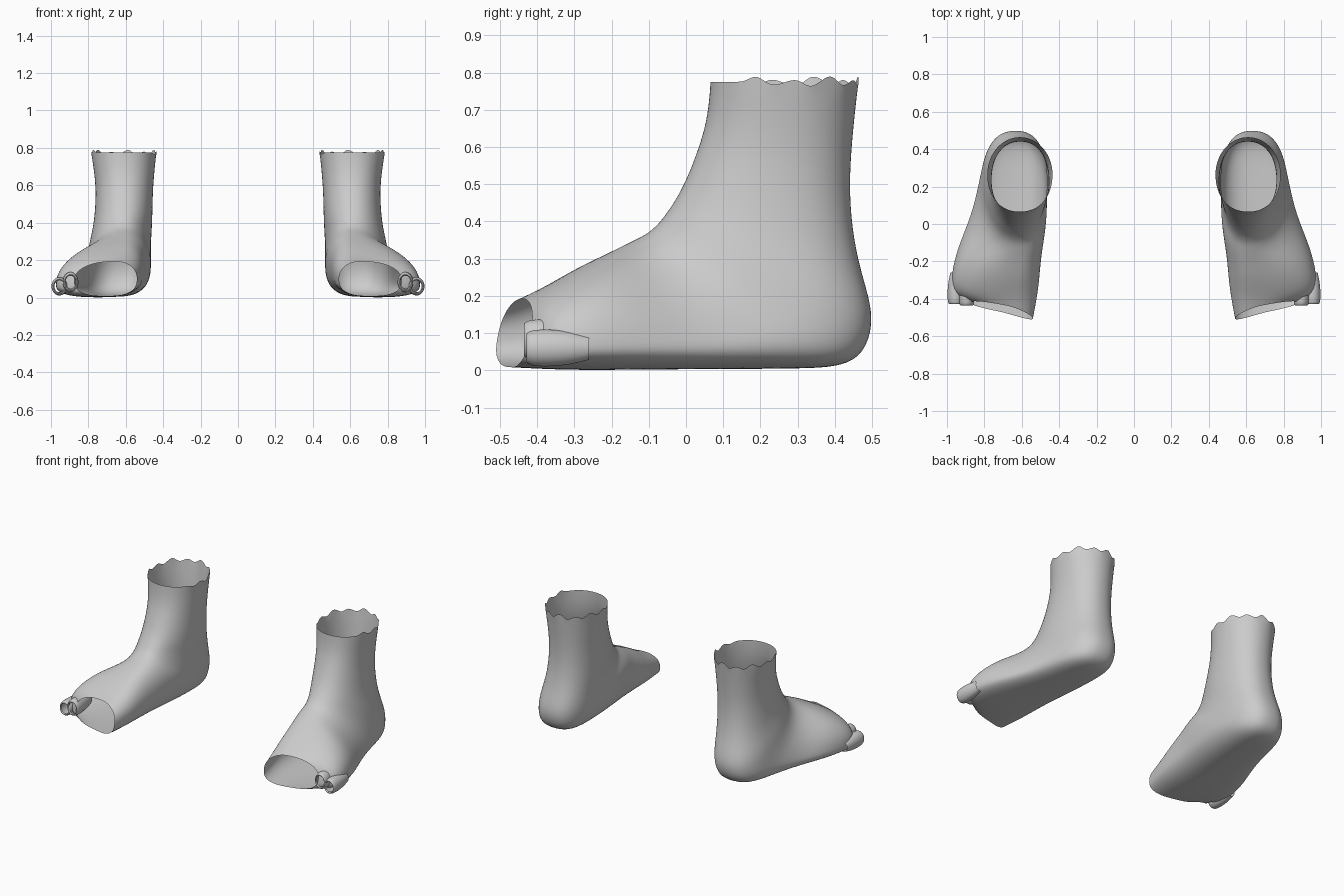
import bpy
import bmesh
import math

cube = bpy.data.objects.get("Cube")
if cube:
    bpy.data.objects.remove(cube)

# One flat grey for everything
grey = bpy.data.materials.new("plain_grey")
grey.use_nodes = True
colour = (0.6, 0.6, 0.6, 1)
grey.diffuse_color = colour
grey.node_tree.nodes["Principled BSDF"].inputs["Base Color"].default_value = colour

SIDES = 36


def signed_loft(name, rings, side):
    """Skin a list of closed rings, leaving both ends open."""
    bm = bmesh.new()
    rows = [[bm.verts.new((side * x, y, z)) for x, y, z in ring] for ring in rings]
    for row, following in zip(rows, rows[1:]):
        for i in range(len(row)):
            j = (i + 1) % len(row)
            quad = [row[i], row[j], following[j], following[i]]
            bm.faces.new(quad if side > 0 else quad[::-1])
    bmesh.ops.recalc_face_normals(bm, faces=bm.faces)
    mesh = bpy.data.meshes.new(name)
    bm.to_mesh(mesh)
    bm.free()
    mesh.materials.append(grey)
    mesh.shade_smooth()
    obj = bpy.data.objects.new(name, mesh)
    bpy.context.collection.objects.link(obj)
    subdivision = obj.modifiers.new("smooth_skin", "SUBSURF")
    subdivision.levels = subdivision.render_levels = 2
    return obj


# Slices fanning from the ankle to the toes, in hundredths:
# front y, front z, back y, back z, inner x, outer x, ridge x, height of widest outer point
SLICES = [
    (6.5, 77.5, 46.5, 77.5, 43.5, 78.5, 61, 50),
    (6.3, 74, 46, 74, 44, 78, 61, 50),
    (5.5, 67, 45, 65, 44.8, 76.8, 61, 50),
    (3.5, 60, 44, 53, 45.5, 76, 61, 50),
    (0, 51, 44.3, 41, 45.7, 76.5, 61, 50),
    (-3, 45.5, 46.3, 29, 46, 77.5, 61, 50),
    (-5.5, 42, 49.5, 19, 46.5, 79, 61, 48),
    (-7, 40, 50.3, 12, 46.5, 80, 61, 45),
    (-9, 38, 48, 4.5, 46.5, 81, 61, 42),
    (-11, 36.5, 42, 0.8, 46.5, 82, 61, 38),
    (-14, 35, 30, 0.4, 46.5, 83.5, 61, 30),
    (-17, 33.5, 10, 0.3, 47.5, 87, 61, 25),
    (-22, 31, -10, 0.2, 49.5, 94.5, 61, 25),
    (-29, 27.7, -27, 0, 50.5, 98, 62, 25),
    (-37, 23, -38, 0.3, 51.5, 97, 63, 28),
    (-44, 19.3, -48, 0.8, 54, 87.5, 66, 45),
]


def foot_ring(index):
    fy, fz, by, bz, inner, outer, ridge, wide = (v / 100 for v in SLICES[index])
    last = index == len(SLICES) - 1
    sole = min(1, index / 9)
    ring = []
    for i in range(SIDES):
        t = 2 * math.pi * i / SIDES
        c, s = math.cos(t), math.sin(t)
        edge, level = (outer, wide) if s > 0 else (inner, 0.5)
        if c > 0:
            power, base, end = 0.92, ridge, 1
        else:
            power, base, end = 1 - 0.25 * sole, (inner + outer) / 2, 0
        f = level + (end - level) * abs(c) ** power
        x = base + (edge - base) * abs(s) ** power
        y = by + (fy - by) * f
        z = bz + (fz - bz) * f
        # slanted toe cut, bulging forward at the big toe
        if last:
            y += 0.2 * (x - ridge) - 0.02 * abs(s) * (s < 0)
        # ragged ankle rim, flat along the front
        if index == 0 and c < 0.45:
            z += 0.02 * math.sin(i * 2.1) + 0.006 * math.sin(i * 1.1)
        ring.append((x, y, z))
    return ring


def toe_ring(x, z, rx, rz, y, scale):
    angles = [2 * math.pi * i / 12 for i in range(12)]
    return [(x + rx * scale * math.sin(a), y, z + rz * scale * math.cos(a))
            for a in angles]


# Small toes: name, centre x, centre z, half width, half height, tip y
TOES = [
    ("fourth_toe", 0.895, 0.082, 0.04, 0.052, -0.437),
    ("little_toe", 0.955, 0.06, 0.04, 0.047, -0.43),
]
# Distance behind the tip and girth along each toe
GIRTH = [(0.17, 0.7), (0.12, 1), (0.06, 1.12), (0.02, 1.08), (0.004, 0.95),
         (0, 0.8), (0.01, 0.72)]

for label, side in (("left", 1), ("right", -1)):
    signed_loft(label + "_foot", [foot_ring(i) for i in range(len(SLICES))], side)
    for toe, x, z, rx, rz, tip in TOES:
        rings = [toe_ring(x, z, rx, rz, tip + back, girth) for back, girth in GIRTH]
        signed_loft(label + "_" + toe, rings, side)
